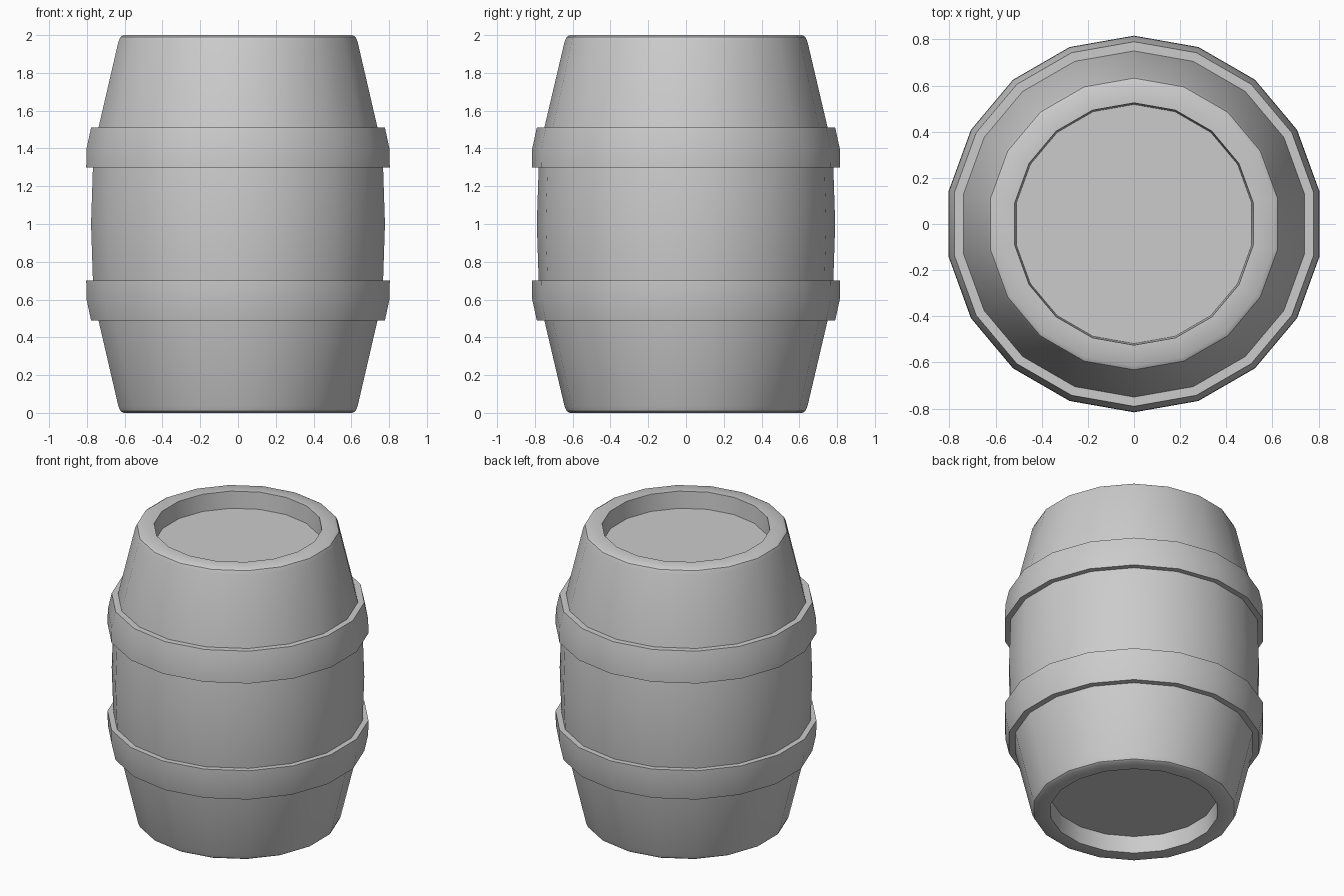
import bpy, bmesh, math

SIDES = 18

cube = bpy.data.objects.get("Cube")
if cube:
    bpy.data.objects.remove(cube, do_unlink=True)

grey = bpy.data.materials.new("plain grey")
grey.use_nodes = True
COLOUR = (0.6, 0.6, 0.6, 1)
grey.diffuse_color = COLOUR
grey.node_tree.nodes["Principled BSDF"].inputs["Base Color"].default_value = COLOUR


def lathe(name, profile, closed=False):
    """Spin (radius, z) points round the z axis; open profiles get end discs."""
    bm = bmesh.new()
    rings = []
    for r, z in profile:
        angles = [math.pi / 2 + math.tau * i / SIDES for i in range(SIDES)]
        rings.append([bm.verts.new((r * math.cos(a), r * math.sin(a), z)) for a in angles])
    pairs = list(zip(rings, rings[1:]))
    if closed:
        pairs.append((rings[-1], rings[0]))
    else:
        bm.faces.new(rings[0])
        bm.faces.new(rings[-1])
    for low, high in pairs:
        for i in range(SIDES):
            j = (i + 1) % SIDES
            bm.faces.new((low[i], low[j], high[j], high[i]))
    bmesh.ops.recalc_face_normals(bm, faces=bm.faces)
    mesh = bpy.data.meshes.new(name)
    bm.to_mesh(mesh)
    bm.free()
    mesh.materials.append(grey)
    obj = bpy.data.objects.new(name, mesh)
    bpy.context.collection.objects.link(obj)
    bpy.ops.object.select_all(action="DESELECT")
    obj.select_set(True)
    bpy.context.view_layer.objects.active = obj
    bpy.ops.object.shade_smooth_by_angle(angle=math.radians(35))
    return obj


def flip(profile):
    return [(r, 2 - z) for r, z in reversed(profile)]


# Staves with rounded rims and recessed lids, symmetrical about mid height
upper = [(0.78, 1.3), (0.75, 1.51), (0.643, 1.965), (0.632, 1.99),
         (0.615, 2.0), (0.525, 2.0), (0.518, 1.885)]
lathe("barrel_body", flip(upper) + [(0.79, 1.0)] + upper)

# Hoops, each tapering away from the middle
hoop = [(0.75, 1.3), (0.816, 1.3), (0.814, 1.4), (0.79, 1.51), (0.72, 1.51)]
lathe("upper_hoop", hoop, closed=True)
lathe("lower_hoop", flip(hoop), closed=True)
